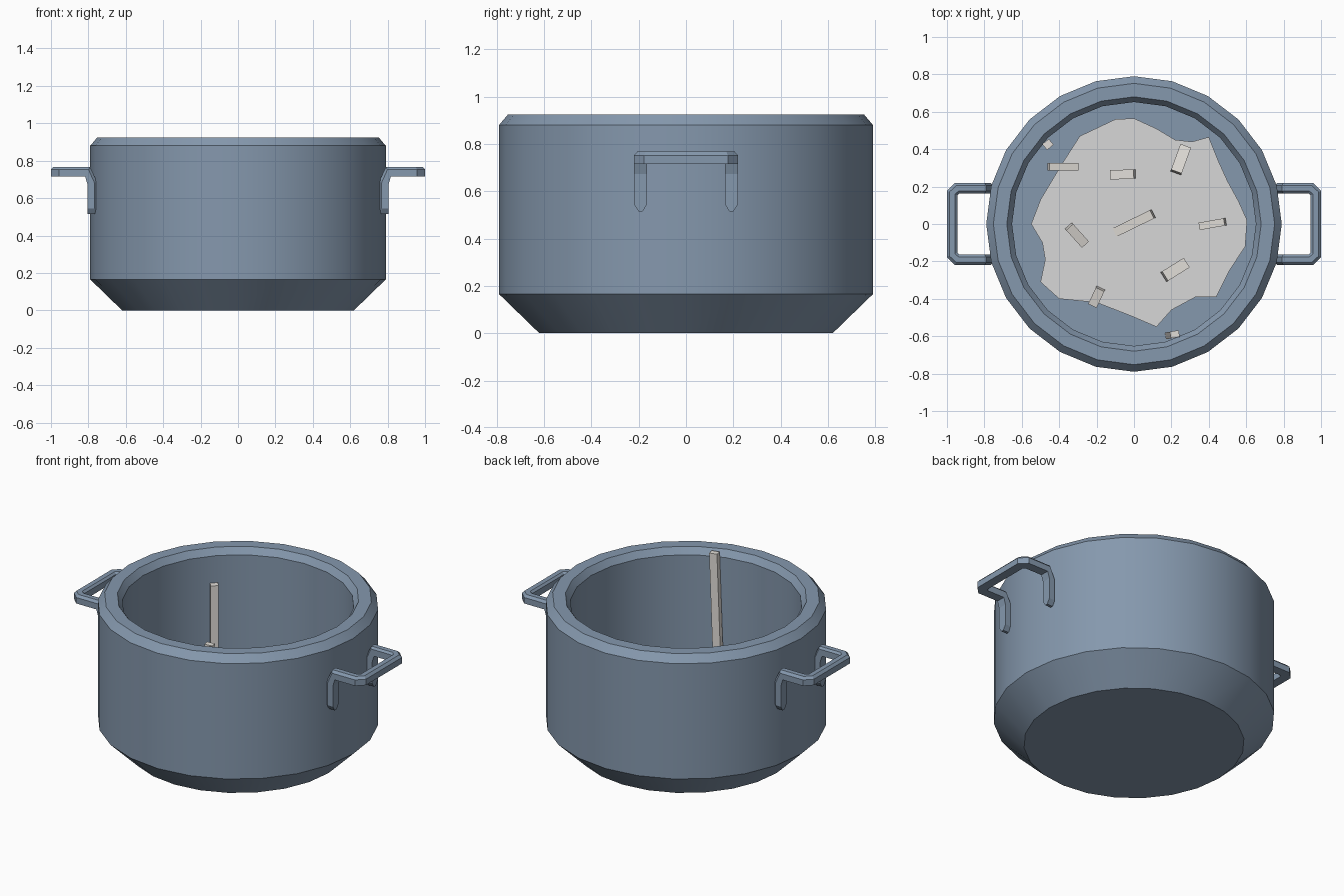
import bpy, bmesh, math
from mathutils import Vector, Matrix

if "Cube" in bpy.data.objects:
    bpy.data.objects.remove(bpy.data.objects["Cube"])


def material(name, rgb):
    m = bpy.data.materials.new(name)
    m.diffuse_color = (*rgb, 1)
    m.use_nodes = True
    m.node_tree.nodes["Principled BSDF"].inputs["Base Color"].default_value = m.diffuse_color
    return m


STEEL = material("blue_grey_steel", (0.235, 0.315, 0.42))
PALE = material("pale_grey", (0.68, 0.68, 0.68))
IVORY = material("warm_white", (0.76, 0.73, 0.69))


def finish(bm, name, mat, smooth=False):
    bmesh.ops.recalc_face_normals(bm, faces=bm.faces)
    me = bpy.data.meshes.new(name)
    bm.to_mesh(me)
    bm.free()
    me.materials.append(mat)
    ob = bpy.data.objects.new(name, me)
    bpy.context.collection.objects.link(ob)
    if smooth:
        bpy.ops.object.select_all(action='DESELECT')
        ob.select_set(True)
        bpy.context.view_layer.objects.active = ob
        bpy.ops.object.shade_smooth_by_angle(angle=math.radians(30))
    return ob


def skin(bm, rings, closed_ends=True):
    """Join equal-length closed rings of points into a tube."""
    vs = [[bm.verts.new(p) for p in r] for r in rings]
    n = len(vs[0])
    for a, b in zip(vs, vs[1:]):
        for i in range(n):
            j = (i + 1) % n
            bm.faces.new((a[i], a[j], b[j], b[i]))
    if closed_ends:
        bm.faces.new(vs[0])
        bm.faces.new(vs[-1])


# Pot body: a 24-sided turned profile from base, over the rim, to inner floor
SIDES, FLOOR = 24, 0.16
profile = [(0.62, 0), (0.79, 0.165), (0.79, 0.88), (0.752, 0.925),
           (0.68, 0.925), (0.652, 0.885), (0.652, FLOOR)]
bm = bmesh.new()
skin(bm, [[(r * math.cos(2 * math.pi * i / SIDES),
            r * math.sin(2 * math.pi * i / SIDES), z) for i in range(SIDES)]
          for r, z in profile])
finish(bm, "pot_body", STEEL, True)

# Handles: chamfered bar swept down the wall, out, across and back
# each station: centre, outward direction, upward direction
half = [((0.78, 0.192, 0.545), (0, 1, 0), (-1, 0, 0)),
        ((0.78, 0.192, 0.68), (0, 1, 0), (-1, 0, 0.25)),
        ((0.805, 0.192, 0.74), (0, 1, 0), (-0.5, 0, 1)),
        ((0.945, 0.192, 0.74), (0.41, 1, 0), (0, 0, 1)),
        ((0.973, 0.165, 0.74), (1, 0.41, 0), (0, 0, 1))]
flip = [tuple((x, -y, z) for x, y, z in s) for s in reversed(half)]
section = [(-0.028, -0.025), (0.028, -0.025), (0.028, 0.012),
           (0.014, 0.027), (-0.016, 0.027), (-0.028, 0.015)]
for side, name in ((1, "right_handle"), (-1, "left_handle")):
    bm = bmesh.new()
    rings = [[Vector(c) + Vector(o) * a + Vector(u) * b for a, b in section]
             for c, o, u in half + flip]
    # pointed lower tips
    for centre, o, u in (half[0], flip[-1]):
        tip = [Vector(centre) + Vector(o) * a * 0.3 + Vector(u) * b
               + Vector((0, 0, -0.03)) for a, b in section]
        if centre[1] > 0:
            rings.insert(0, tip)
        else:
            rings.append(tip)
    skin(bm, [[(p.x * side, p.y, p.z) for p in r] for r in rings])
    finish(bm, name, STEEL)

# Irregular pale layer lying in the pot
LAYER = FLOOR + 0.02
outline = [(0, .565), (.12, .51), (.22, .45), (.31, .44), (.4, .465), (.45, .34),
           (.5, .23), (.56, .12), (.605, .02), (.595, -.12), (.51, -.25),
           (.44, -.39), (.33, -.39), (.2, -.46), (.12, -.55), (-.02, -.49),
           (-.2, -.42), (-.4, -.4), (-.5, -.31), (-.475, -.19), (-.49, -.1),
           (-.55, 0), (-.5, .13), (-.38, .33), (-.29, .47), (-.1, .56)]
bm = bmesh.new()
skin(bm, [[(x, y, z) for x, y in outline] for z in (FLOOR - 0.01, LAYER)])
finish(bm, "contents_layer", PALE)


def stick(name, centre, size, yaw, tilt):
    bm = bmesh.new()
    bmesh.ops.create_cube(bm, size=1)
    m = (Matrix.Translation(centre) @ Matrix.Rotation(math.radians(yaw), 4, 'Z')
         @ Matrix.Rotation(math.radians(tilt), 4, 'Y') @ Matrix.Diagonal((*size, 1)))
    bmesh.ops.transform(bm, matrix=m, verts=bm.verts)
    finish(bm, name, IVORY)


# Short sticks half sunk in the layer: x, y, length, width, yaw
shorts = [(-.38, .305, .16, .04, 0), (-.06, .265, .13, .05, 2),
          (.25, .345, .15, .06, 70), (0, .005, .23, .05, 26),
          (-.305, -.06, .13, .05, -48), (.42, 0, .14, .04, 10),
          (.22, -.245, .14, .06, 32), (-.2, -.39, .1, .05, 65)]
for i, (x, y, length, w, yaw) in enumerate(shorts):
    stick(f"short_stick_{i + 1}", (x, y, LAYER + 0.015), (length, w, 0.04),
          yaw, -14 if i % 2 else 14)

# Two tall sticks standing against the wall
stick("tall_stick_back", (-0.46, 0.425, 0.44), (0.045, 0.04, 0.56), 40, 0)
stick("tall_stick_front", (0.205, -0.592, 0.54), (0.048, 0.036, 0.76), 10, 2)
